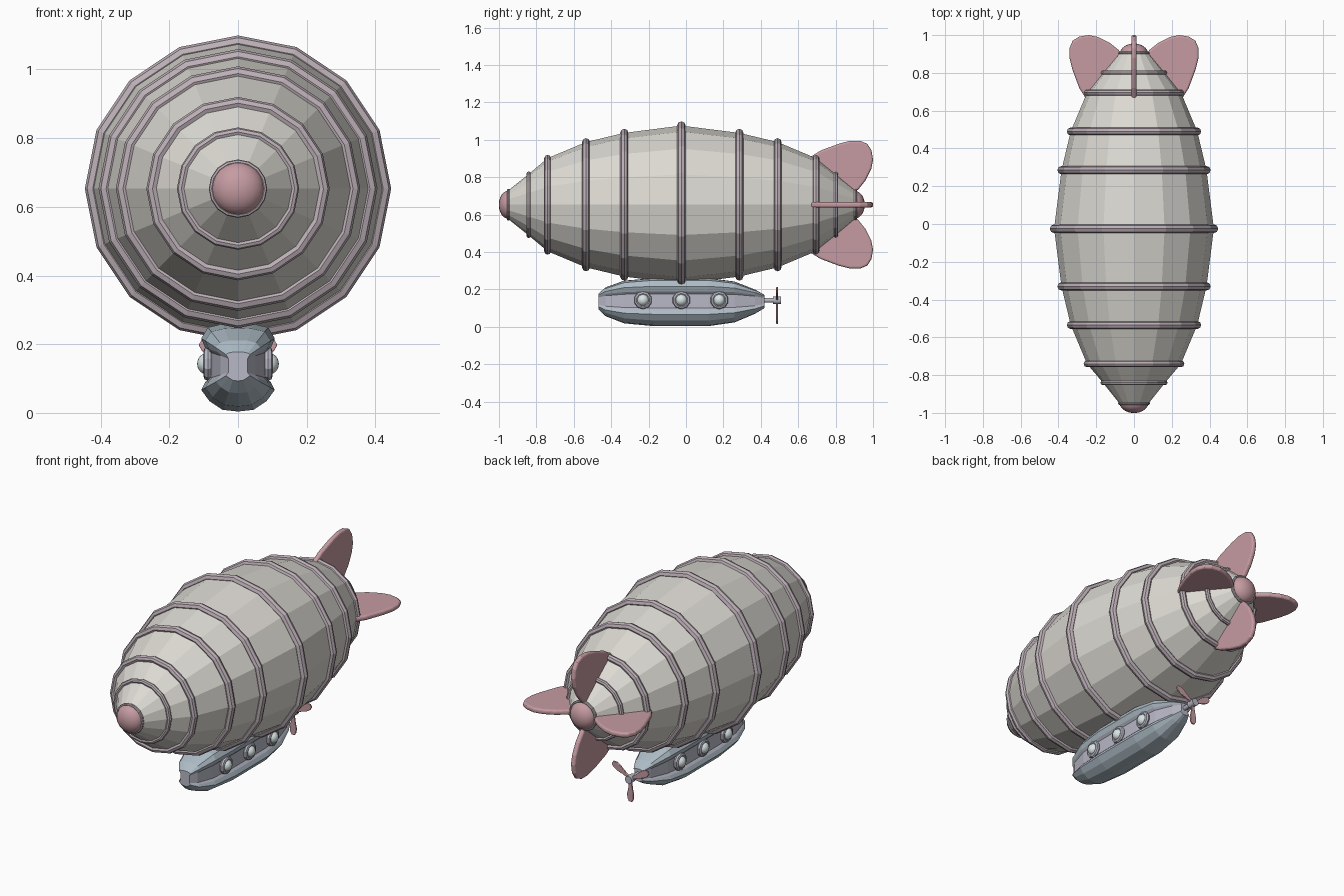
import bpy, bmesh, math
from mathutils import Matrix, Vector

if "Cube" in bpy.data.objects:
    bpy.data.objects.remove(bpy.data.objects["Cube"])

CZ = 0.653   # envelope axis height
GZ = 0.137   # gondola axis height


def mat(name, r, g, b):
    m = bpy.data.materials.new(name)
    m.diffuse_color = (r, g, b, 1)
    m.use_nodes = True
    m.node_tree.nodes["Principled BSDF"].inputs["Base Color"].default_value = m.diffuse_color
    return m


CLOTH = mat("cloth", 0.72, 0.70, 0.65)
RIB = mat("rib", 0.50, 0.43, 0.47)
RED = mat("red", 0.56, 0.33, 0.36)
BLUE = mat("blue", 0.42, 0.50, 0.56)
TRIM = mat("trim", 0.48, 0.48, 0.57)
GLASS = mat("glass", 0.70, 0.78, 0.78)


def mesh_object(name, bm, *mats):
    bmesh.ops.recalc_face_normals(bm, faces=bm.faces)
    me = bpy.data.meshes.new(name)
    bm.to_mesh(me)
    bm.free()
    ob = bpy.data.objects.new(name, me)
    bpy.context.collection.objects.link(ob)
    for m in mats:
        me.materials.append(m)
    return ob


def loft(name, loops, mats, band=()):
    """Skin closed loops; faces whose column is in band use material 1."""
    bm = bmesh.new()
    rows = [[bm.verts.new(p) for p in loop] for loop in loops]
    n = len(rows[0])
    for a, b in zip(rows, rows[1:]):
        for i in range(n):
            j = (i + 1) % n
            f = bm.faces.new((a[i], a[j], b[j], b[i]))
            f.material_index = 1 if i in band else 0
    for row in (rows[0], rows[-1]):
        bm.faces.new(row).material_index = len(mats) - 1
    return mesh_object(name, bm, *mats)


def finish(name, m, smooth=True):
    ob = bpy.context.object
    ob.name = name
    ob.data.materials.append(m)
    if smooth:
        bpy.ops.object.shade_smooth_by_angle(angle=math.radians(40))
    return ob


def ball(name, loc, scale, m):
    bpy.ops.mesh.primitive_uv_sphere_add(segments=20, ring_count=12, radius=1, location=loc)
    bpy.context.object.scale = scale
    return finish(name, m)


def torus(name, loc, rot, major, minor, m, segs, sides=8):
    bpy.ops.mesh.primitive_torus_add(location=loc, rotation=rot, major_radius=major,
                                     minor_radius=minor, major_segments=segs, minor_segments=sides)
    return finish(name, m, False)


def rod(name, y0, y1, r, m):
    bpy.ops.mesh.primitive_cylinder_add(vertices=12, radius=r, depth=y1 - y0,
                                        location=(0, (y0 + y1) / 2, GZ + 0.005),
                                        rotation=(math.pi / 2, 0, 0))
    return finish(name, m)


def plate(name, outline, thick, bevel, matrix, m):
    """Flat rounded plate from a (y or x, z) outline, thickened both ways along x."""
    bm = bmesh.new()
    f = bm.faces.new([bm.verts.new((-thick / 2, u, v)) for u, v in outline])
    ext = bmesh.ops.extrude_face_region(bm, geom=[f])
    bmesh.ops.translate(bm, vec=(thick, 0, 0),
                        verts=[g for g in ext["geom"] if isinstance(g, bmesh.types.BMVert)])
    ob = mesh_object(name, bm, m)
    ob.matrix_world = matrix
    mod = ob.modifiers.new("round", "BEVEL")
    mod.width, mod.segments, mod.limit_method = bevel, 3, "ANGLE"
    mod.angle_limit = math.radians(60)
    return ob


# Envelope: 16-sided body with a rib at each station (y, radius, rib thickness)
stations = [(-0.95, 0.077, 0.008), (-0.84, 0.165, 0.013), (-0.74, 0.249, 0.018),
            (-0.535, 0.335, 0.021), (-0.33, 0.384, 0.022), (-0.025, 0.423, 0.023),
            (0.285, 0.384, 0.022), (0.49, 0.335, 0.021), (0.695, 0.249, 0.018),
            (0.80, 0.165, 0.013), (0.905, 0.077, 0.008)]
angles = [2 * math.pi * k / 16 for k in range(16)]
loft("envelope", [[(r * math.cos(a), y, CZ + r * math.sin(a)) for a in angles]
                  for y, r, _ in stations], [CLOTH])
for i, (y, r, t) in enumerate(stations):
    torus(f"rib_{i}", (0, y, CZ), (math.pi / 2, 0, 0), r, t, RIB, 16)
ball("nose_cap", (0, -0.945, CZ), (0.077, 0.056, 0.077), RED)
ball("tail_cap", (0, 0.90, CZ), (0.075, 0.056, 0.075), RED)

# Four tail fins
fin = [(0.64, 0.24), (0.72, 0.29), (0.82, 0.327), (0.88, 0.342), (0.93, 0.342), (0.97, 0.325),
       (0.992, 0.29), (1.0, 0.24), (0.99, 0.19), (0.96, 0.13), (0.92, 0.08), (0.85, 0.04), (0.70, 0.15)]
for k in range(4):
    plate(f"tail_fin_{k}", fin, 0.028, 0.011,
          Matrix.Translation((0, 0, CZ)) @ Matrix.Rotation(k * math.pi / 2, 4, "Y"), RED)

# Gondola: section with a recessed side band, scaled along its length
half = [(0.045, -0.128), (0.083, -0.103), (0.107, -0.07), (0.096, -0.048), (0.084, -0.036),
        (0.084, 0.04), (0.096, 0.053), (0.107, 0.08), (0.088, 0.112), (0.045, 0.122)]
section = [(0, -0.133)] + half + [(0, 0.124)] + [(-x, z) for x, z in reversed(half)]


def z_power(z):
    return 0.6 if abs(z) < 0.06 else 0.8 if abs(z) < 0.1 else 1


slices = [(-0.468, 0.33), (-0.43, 0.6), (-0.33, 0.89), (-0.17, 1), (0.12, 1),
          (0.26, 0.85), (0.37, 0.5), (0.42, 0.27)]
loft("gondola", [[(x * s, y, GZ + z * s ** z_power(z)) for x, z in section] for y, s in slices],
     [BLUE, TRIM], band=(4, 5, 6, 15, 16, 17))

# Round windows on both sides
for side in (-1, 1):
    for i, y in enumerate((-0.23, -0.025, 0.178)):
        torus(f"window_frame_{side}_{i}", (side * 0.088, y, 0.143), (0, math.pi / 2, 0),
              0.036, 0.013, TRIM, 10)
        ball(f"window_glass_{side}_{i}", (side * 0.088, y, 0.143), (0.031, 0.032, 0.032), GLASS)

# Propeller
rod("propeller_shaft", 0.41, 0.48, 0.013, TRIM)
rod("propeller_hub", 0.465, 0.508, 0.021, TRIM)
blade = [(-0.008, 0.01), (-0.012, 0.05), (-0.02, 0.085), (-0.019, 0.11), (-0.009, 0.127),
         (0.009, 0.127), (0.019, 0.11), (0.02, 0.085), (0.012, 0.05), (0.008, 0.01)]
for k in range(3):
    plate(f"propeller_blade_{k}", blade, 0.009, 0.003,
          Matrix.Translation((0, 0.487, GZ + 0.005))
          @ Matrix.Rotation(math.pi + k * 2 * math.pi / 3, 4, "Y")
          @ Matrix.Rotation(math.pi / 2, 4, "Z"), RED)
